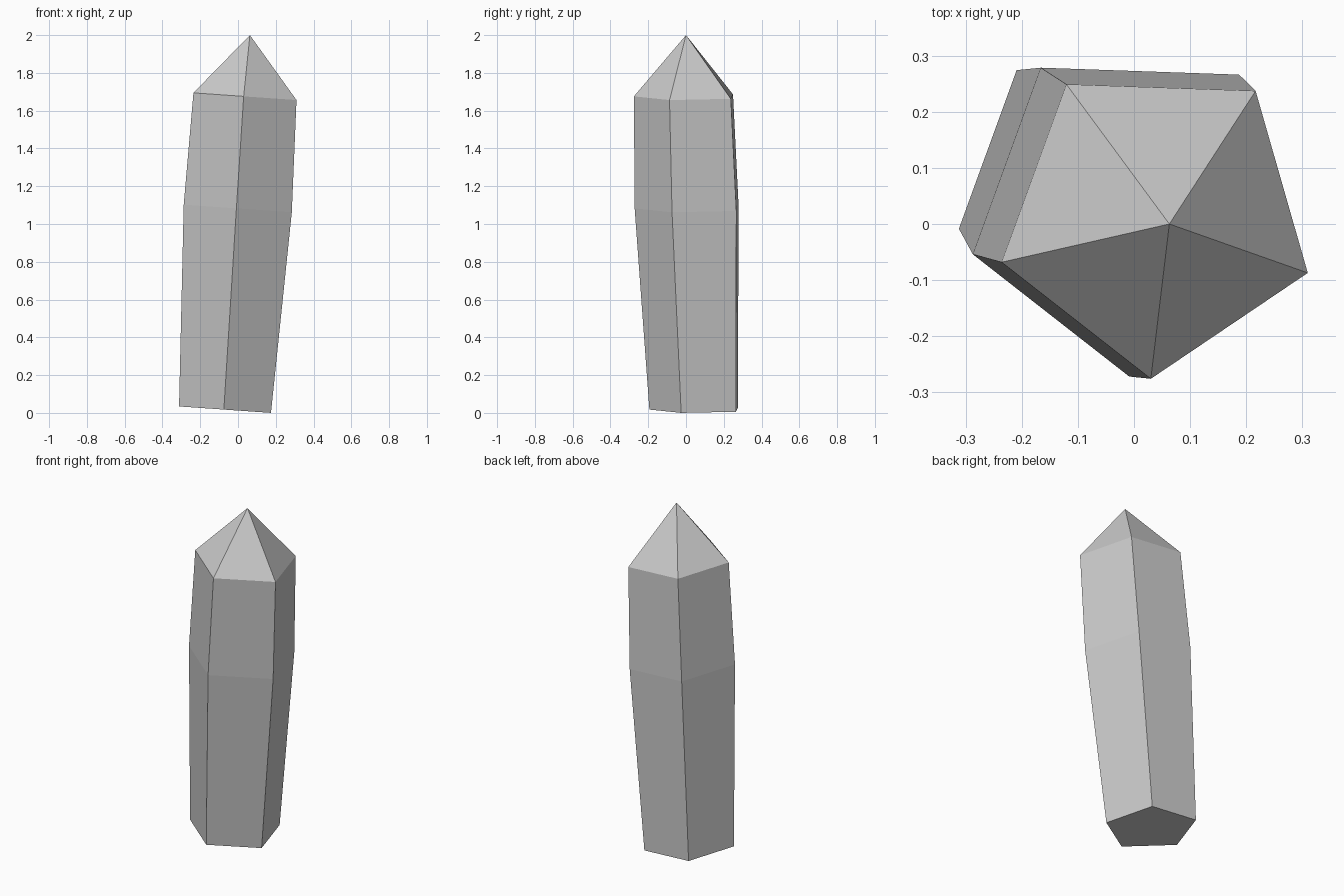
import bpy, bmesh
from math import cos, sin, radians

if "Cube" in bpy.data.objects:
    bpy.data.objects.remove(bpy.data.objects["Cube"])

SIDES = 5
LEAN = -0.07  # rings tilt down towards +x

# ring centre x, y, z and radius, bottom to shoulder
RINGS = [(-0.066, 0.062, 0.017, 0.256),
         (0.002, 0.029, 1.082, 0.301),
         (0.040, 0.011, 1.675, 0.287)]
TIP = (0.063, 0.0, 2.0)

bm = bmesh.new()


def ring(cx, cy, cz, r):
    verts = []
    for k in range(SIDES):
        a = radians(-20 + 360 / SIDES * k)
        dx, dy = r * cos(a), r * sin(a)
        verts.append(bm.verts.new((cx + dx, cy + dy, cz + LEAN * dx)))
    return verts


# leaning shaft
rings = [ring(*r) for r in RINGS]
for lo, hi in zip(rings, rings[1:]):
    for k in range(SIDES):
        n = (k + 1) % SIDES
        bm.faces.new((lo[k], lo[n], hi[n], hi[k]))

# flat base and pointed tip
bm.faces.new(rings[0][::-1])
tip = bm.verts.new(TIP)
for k in range(SIDES):
    bm.faces.new((rings[-1][k], rings[-1][(k + 1) % SIDES], tip))

bmesh.ops.recalc_face_normals(bm, faces=bm.faces[:])
mesh = bpy.data.meshes.new("crystal")
bm.to_mesh(mesh)
bm.free()
bpy.context.collection.objects.link(bpy.data.objects.new("crystal", mesh))
